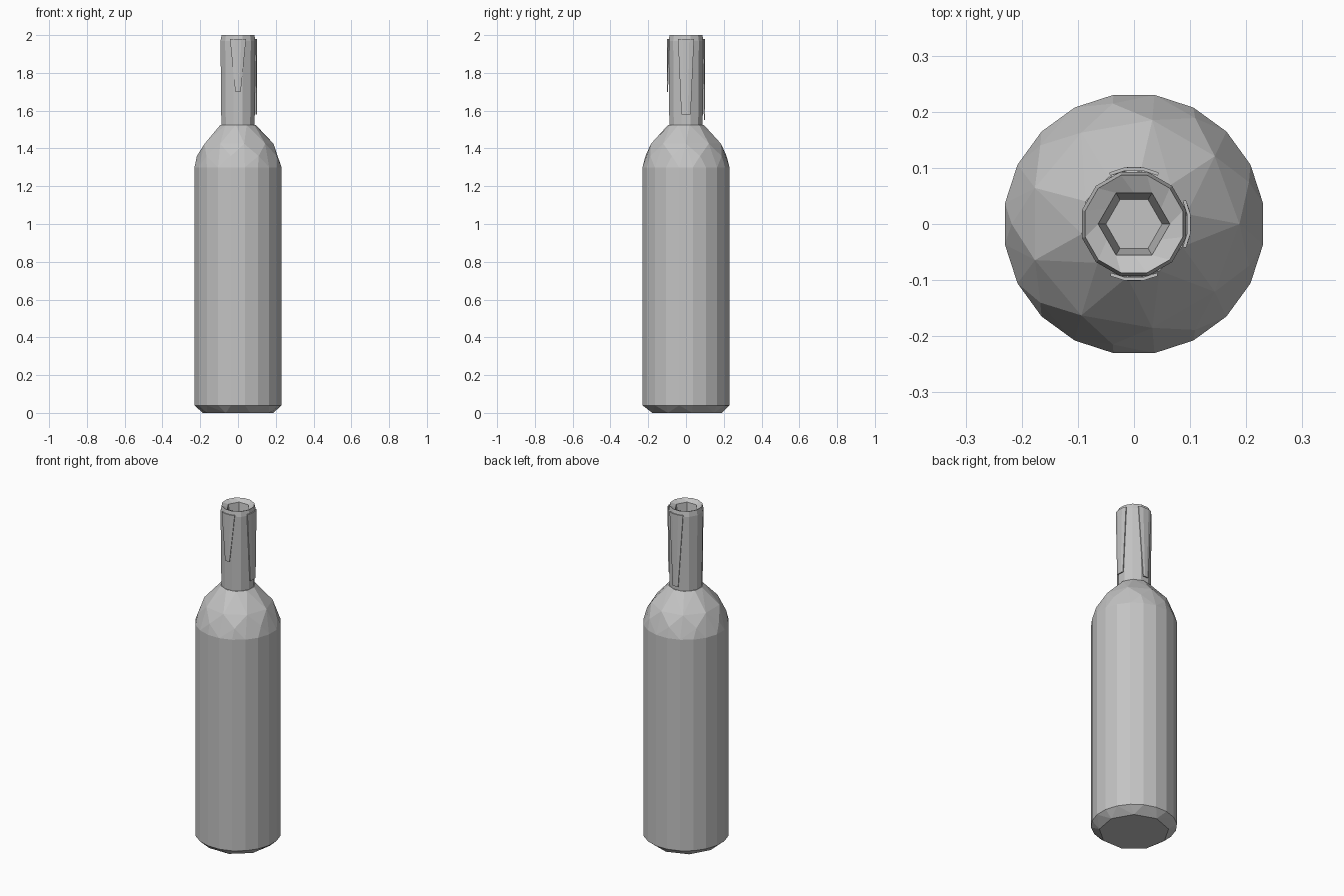
import bpy, bmesh
from math import sin, cos, pi, radians

cube = bpy.data.objects.get("Cube")
if cube:
    bpy.data.objects.remove(cube)

GREY = (0.55, 0.55, 0.55, 1)
grey = bpy.data.materials.new("plain_grey")
grey.use_nodes = True
grey.diffuse_color = GREY
grey.node_tree.nodes["Principled BSDF"].inputs["Base Color"].default_value = GREY


def finish(bm, name):
    bmesh.ops.recalc_face_normals(bm, faces=bm.faces)
    mesh = bpy.data.meshes.new(name)
    bm.to_mesh(mesh)
    bm.free()
    mesh.materials.append(grey)
    obj = bpy.data.objects.new(name, mesh)
    bpy.context.collection.objects.link(obj)
    return obj


def ring(bm, sides, radius, z, turn=0.5, hexagonal=False):
    """Ring of points; a hexagonal ring pulls every other point onto the flats."""
    verts = []
    for i in range(sides):
        a = 2 * pi * (i + turn) / sides
        r = radius * cos(pi / 6) if hexagonal and i % 2 else radius
        verts.append(bm.verts.new((r * cos(a), r * sin(a), z)))
    return verts


# Body: staggered rings wrapped into a coarse faceted bottle
bm = bmesh.new()
for sides, radius, z, turn in [
    (9, 0.19, 0.0, 0.25), (20, 0.233, 0.04, 0.5), (20, 0.233, 1.30, 0.5),
    (9, 0.218, 1.36, 0.5), (9, 0.188, 1.425, 0.0), (10, 0.095, 1.525, 0.3),
]:
    ring(bm, sides, radius, z, turn)
hull = bmesh.ops.convex_hull(bm, input=bm.verts)
bmesh.ops.delete(bm, geom=list({v for v in hull["geom_interior"]
                                if isinstance(v, bmesh.types.BMVert)}), context='VERTS')
finish(bm, "bottle_body")

# Neck: tapered tube with a narrow six-sided mouth
bm = bmesh.new()
rings = [ring(bm, 12, r, z, 0.0 if hexa else 0.5, hexa) for r, z, hexa in [
    (0.091, 1.50, False), (0.096, 1.97, False), (0.09, 2.0, False),
    (0.064, 1.985, True), (0.05, 1.90, True),
]]
for low, high in zip(rings, rings[1:]):
    for i in range(12):
        j = (i + 1) % 12
        bm.faces.new((low[i], low[j], high[j], high[i]))
bm.faces.new(rings[0])
bm.faces.new(rings[-1])
finish(bm, "bottle_neck")


# Wrapper strips: thin tapering plates lying on the neck
def strip(name, facing, bottom, top, half_low, half_high):
    bm = bmesh.new()
    rows = []
    for z, half in ((bottom, half_low), (top, half_high)):
        angles = [radians(facing + half * k) for k in (-1, -0.4, 0.4, 1)]
        rows.append([bm.verts.new((0.099 * cos(a), 0.099 * sin(a), z)) for a in angles])
    for i in range(3):
        bm.faces.new((rows[0][i], rows[0][i + 1], rows[1][i + 1], rows[1][i]))
    obj = finish(bm, name)
    mod = obj.modifiers.new("thickness", 'SOLIDIFY')
    mod.thickness = 0.006
    mod.offset = 0


strip("front_wrapper_strip", -90, 1.70, 1.98, 8, 25)
strip("back_wrapper_strip", 90, 1.55, 1.98, 10, 26)
strip("left_wrapper_strip", 0, 1.58, 1.98, 14, 25)
